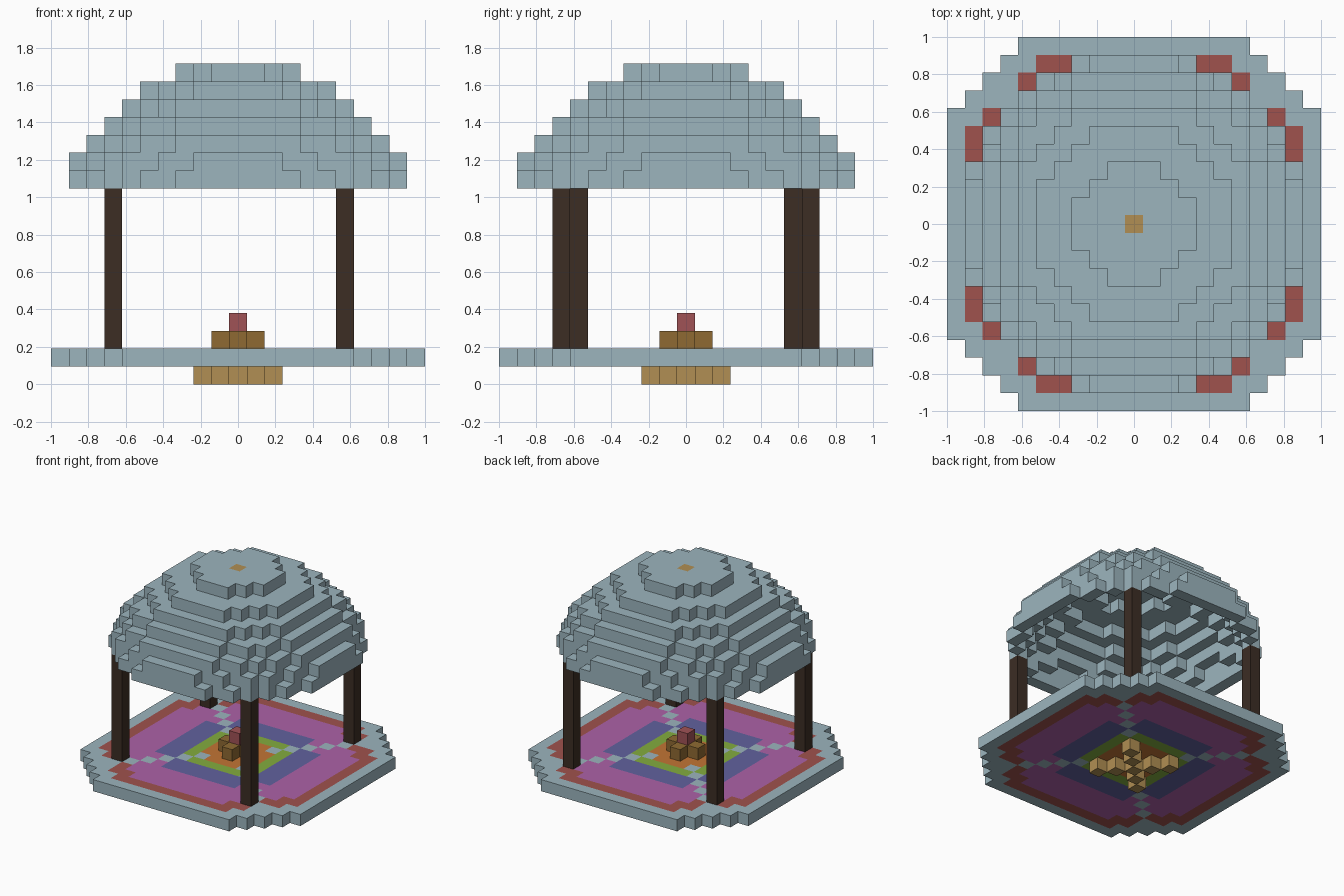
import bpy, bmesh
from mathutils import Vector

U = 2 / 21          # edge of one block

cube = bpy.data.objects.get("Cube")
if cube:
    bpy.data.objects.remove(cube)


def linear(c):
    c /= 255
    return c / 12.92 if c <= 0.04045 else ((c + 0.055) / 1.055) ** 2.4


def material(name, *rgb):
    m = bpy.data.materials.new(name)
    m.use_nodes = True
    col = [linear(c) for c in rgb] + [1]
    m.diffuse_color = col
    m.node_tree.nodes["Principled BSDF"].inputs["Base Color"].default_value = col
    return m


STONE = material("pale blue grey stone", 156, 181, 190)
POST = material("dark wood", 60, 45, 36)
TAN = material("tan", 177, 143, 83)
LOG = material("brown log", 143, 106, 50)
EMBER = material("ember red", 160, 82, 86)
RED = material("brick red", 160, 82, 77)
MAGENTA = material("magenta", 173, 97, 168)
BLUE = material("indigo blue", 97, 97, 158)
GREEN = material("leaf green", 131, 173, 63)
ORANGE = material("orange", 194, 117, 52)

AXES = [Vector(a) for a in ((1, 0, 0), (0, 1, 0), (0, 0, 1))]


def blocks(name, cells):
    """Build a block object from {(i, j, k): material}, keeping outer faces only."""
    mesh = bpy.data.meshes.new(name)
    mats = list(dict.fromkeys(cells.values()))
    for m in mats:
        mesh.materials.append(m)
    bm = bmesh.new()
    for cell, mat in cells.items():
        centre = Vector(cell) + Vector((0, 0, 0.5))
        for a in range(3):
            for s in (-1, 1):
                n = AXES[a] * s
                if tuple(int(c) for c in Vector(cell) + n) in cells:
                    continue
                p, q = AXES[(a + 1) % 3] / 2, AXES[(a + 2) % 3] / 2 * s
                mid = centre + n / 2
                corners = (mid - p - q, mid + p - q, mid + p + q, mid - p + q)
                face = bm.faces.new([bm.verts.new(v * U) for v in corners])
                face.material_index = mats.index(mat)
    bmesh.ops.remove_doubles(bm, verts=bm.verts, dist=U / 100)
    bm.to_mesh(mesh)
    bm.free()
    obj = bpy.data.objects.new(name, mesh)
    bpy.context.collection.objects.link(obj)
    return obj


# Patterned floor: nested octagons given by (half width, corner cut)
RINGS = ((2, 3, ORANGE), (3, 5, GREEN), (5, 8, BLUE), (8, 12, MAGENTA), (9, 14, RED))


def floor_colour(i, j):
    a, b = abs(i), abs(j)
    if a == b and a > 1:        # diagonal paths
        return STONE
    for half, cut, mat in RINGS:
        if max(a, b) <= half and a + b <= cut:
            return mat
    return STONE


span = range(-10, 11)
blocks("floor", {(i, j, 1): floor_colour(i, j) for i in span for j in span
                 if abs(i) + abs(j) <= 16})

# Crossed foot under the floor
blocks("foot", {(i, s * i, 0): TAN for i in range(-2, 3) for s in (-1, 1)})

# Fire in the middle
blocks("fire_logs", {(i, j, 2): LOG for i in (-1, 0, 1) for j in (-1, 0, 1)
                     if i * j == 0})
blocks("fire_ember", {(0, 0, 3): EMBER})

# Four posts
for side, i, j in (("left", 6, 7), ("right", -7, 6)):
    for end, s in (("front", -1), ("back", 1)):
        blocks(f"{end}_{side}_post", {(i, s * j, k): POST for k in range(2, 11)})

# Hollow dome roof with a coloured block at the crown
dome = {(i, j, k): STONE for i in span for j in span for k in range(11, 18)
        if 9.5 ** 2 < i * i + j * j + (k - 7) ** 2 <= 10.5 ** 2}
dome[(0, 0, 17)] = TAN
blocks("dome_roof", dome)
